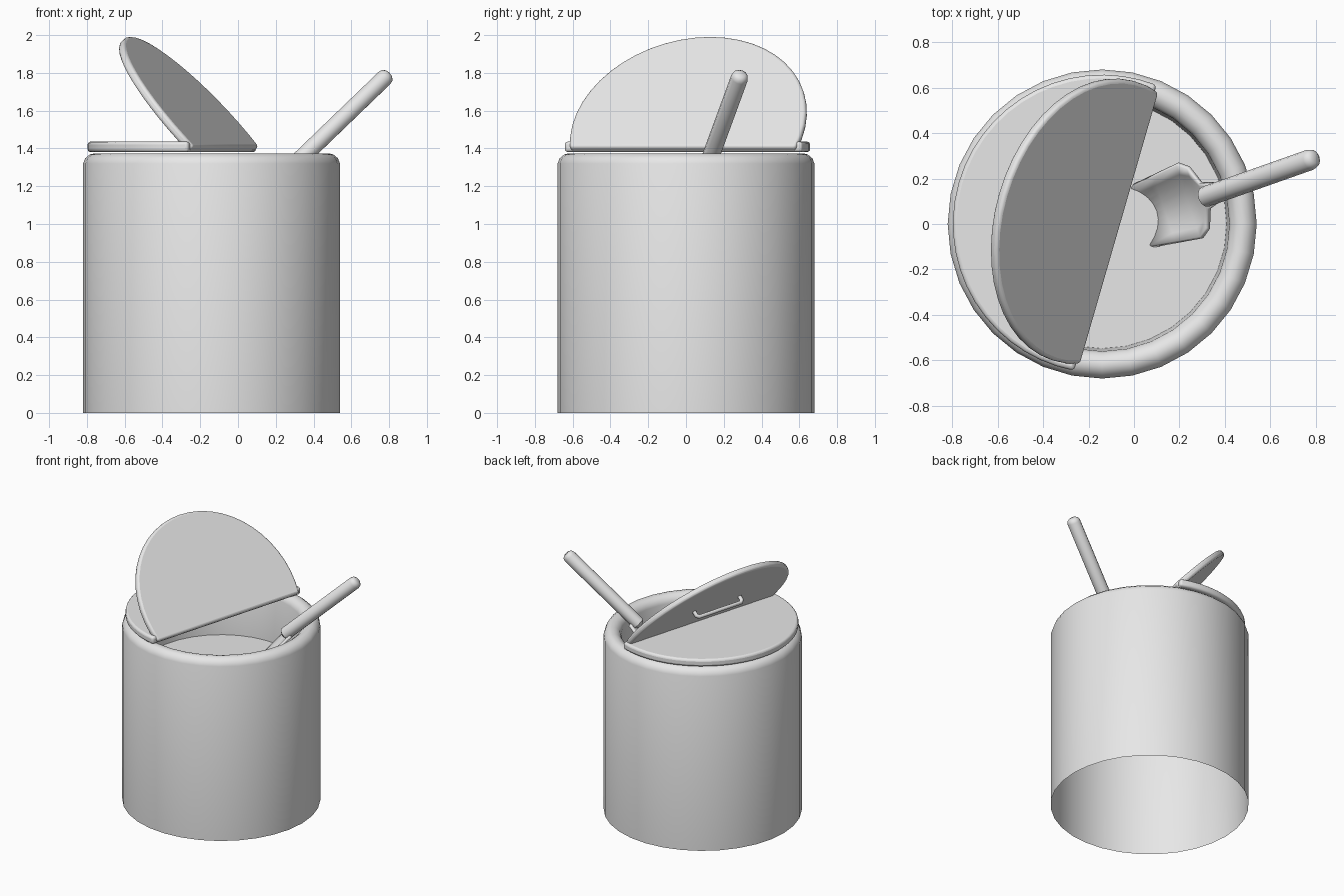
import bpy, bmesh
from math import radians, sin, cos, pi, asin
from mathutils import Matrix, Vector

cube = bpy.data.objects.get("Cube")
if cube:
    bpy.data.objects.remove(cube, do_unlink=True)

grey = bpy.data.materials.new("plain_grey")
grey.use_nodes = True
grey.diffuse_color = (0.8, 0.8, 0.8, 1)
grey.node_tree.nodes["Principled BSDF"].inputs["Base Color"].default_value = (0.8, 0.8, 0.8, 1)


def finish(name, bm, matrix=Matrix(), closed=True):
    """Turn a bmesh into a smooth shaded object."""
    if closed:
        bmesh.ops.recalc_face_normals(bm, faces=bm.faces)
    mesh = bpy.data.meshes.new(name)
    bm.to_mesh(mesh)
    bm.free()
    obj = bpy.data.objects.new(name, mesh)
    bpy.context.collection.objects.link(obj)
    obj.matrix_world = matrix
    mesh.materials.append(grey)
    bpy.ops.object.select_all(action='DESELECT')
    obj.select_set(True)
    bpy.context.view_layer.objects.active = obj
    bpy.ops.object.shade_smooth_by_angle(angle=radians(40))
    return obj


def lathe(name, profile, matrix, sides):
    """Spin a (radius, height) profile round local z."""
    bm = bmesh.new()
    rings = [[bm.verts.new((r * cos(2 * pi * i / sides), r * sin(2 * pi * i / sides), z))
              for i in range(sides)] for r, z in profile]
    for a, b in zip(rings, rings[1:]):
        for i in range(sides):
            j = (i + 1) % sides
            bm.faces.new((a[i], a[j], b[j], b[i]))
    bm.faces.new(rings[-1])
    return bm, matrix


def segment(name, radius, offset, thick, matrix):
    """Rounded plate: the part of a disc beyond the chord y = 0."""
    bm = bmesh.new()
    start = -asin(offset / radius)
    steps = 28
    pts = []
    for i in range(steps + 1):
        a = start + (pi - 2 * start) * i / steps
        pts.append((radius * cos(a), offset + radius * sin(a), 0))
    face = bm.faces.new([bm.verts.new(p) for p in pts])
    ext = bmesh.ops.extrude_face_region(bm, geom=[face])
    moved = [v for v in ext["geom"] if isinstance(v, bmesh.types.BMVert)]
    bmesh.ops.translate(bm, verts=moved, vec=(0, 0, -thick))
    obj = finish(name, bm, matrix)
    bev = obj.modifiers.new("rounded_edge", 'BEVEL')
    bev.width = 0.016
    bev.segments = 3
    bev.limit_method = 'ANGLE'
    bev.angle_limit = radians(35)
    return obj


# Open-bottomed jar with a rolled rim; the last ring closes the contents
centre = Vector((-0.14, 0, 0))
profile = [(0.68, 0), (0.68, 1.32), (0.669, 1.348), (0.645, 1.368), (0.62, 1.374),
           (0.595, 1.368), (0.57, 1.348), (0.56, 1.32), (0.548, 0.99)]
bm, mat = lathe("jar", profile, Matrix.Translation(centre), 32)
finish("jar", bm, mat, closed=False)

# Lid: flat fixed half and raised flap along one slanted hinge
yaw = Matrix.Rotation(radians(73.9), 4, 'Z')
back = yaw @ Vector((0, 1, 0))
hinge = centre - back * 0.06
segment("fixed_lid", 0.657, 0.06, 0.055,
        Matrix.Translation((hinge.x, hinge.y, 1.436)) @ yaw)
flap = Matrix.Translation((-0.06, -0.02, 1.41)) @ yaw @ Matrix.Rotation(radians(48), 4, 'X')
segment("lid_flap", 0.64, 0.15, 0.045, flap)


def wire(name, points, radius, matrix):
    """Round wire through the points."""
    curve = bpy.data.curves.new(name, 'CURVE')
    curve.dimensions = '3D'
    curve.bevel_depth = radius
    curve.bevel_resolution = 2
    curve.use_fill_caps = True
    spline = curve.splines.new('POLY')
    spline.points.add(len(points) - 1)
    for p, co in zip(spline.points, points):
        p.co = (*co, 1)
    spline.use_smooth = True
    obj = bpy.data.objects.new(name, curve)
    bpy.context.collection.objects.link(obj)
    obj.matrix_world = matrix
    curve.materials.append(grey)


# Pull handle on the outer side of the flap
half = [(-0.2, 0.31, -0.03), (-0.2, 0.31, -0.075), (-0.185, 0.31, -0.09)]
wire("lid_handle", half + [(-x, y, z) for x, y, z in reversed(half)], 0.015, flap)

# Scoop handle, a tapered-end rod leaning out of the jar
neck = Vector((0.30, 0.115, 1.315))
tip = Vector((0.79, 0.288, 1.787))
axis = tip - neck
length = axis.length
lean = Matrix.Translation(neck) @ axis.to_track_quat('Z', 'Y').to_matrix().to_4x4()
rod = [(0.02, 0), (0.046, 0.02), (0.046, length - 0.02), (0.04, length), (0.024, length + 0.012)]
bm, mat = lathe("scoop_handle", rod, lean, 12)
bm.faces.new([v for v in bm.verts if v.co.z < 0.001])
finish("scoop_handle", bm, mat)

# Scoop blade: trough rows of (distance, half width, middle height, edge lift)
rows = [(-0.03, 0.045, 1.34, -0.01), (0.02, 0.06, 1.27, 0.01), (0.05, 0.14, 1.2, 0.06),
        (0.09, 0.17, 1.15, 0.09), (0.2, 0.155, 1.02, 0.09), (0.31, 0.14, 0.9, 0.09)]
bm = bmesh.new()
cols = 8
grid = []
for dist, width, height, lift in rows:
    row = []
    for i in range(cols + 1):
        t = 2 * i / cols - 1
        row.append(bm.verts.new((dist, t * width, height + lift * t * t)))
    grid.append(row)
for a, b in zip(grid, grid[1:]):
    for i in range(cols):
        bm.faces.new((a[i], b[i], b[i + 1], a[i + 1]))
blade = finish("scoop_blade", bm,
               Matrix.Translation((0.33, 0.13, 0)) @ Matrix.Rotation(radians(198), 4, 'Z'))
solid = blade.modifiers.new("thickness", 'SOLIDIFY')
solid.thickness = 0.02
solid.offset = 0
